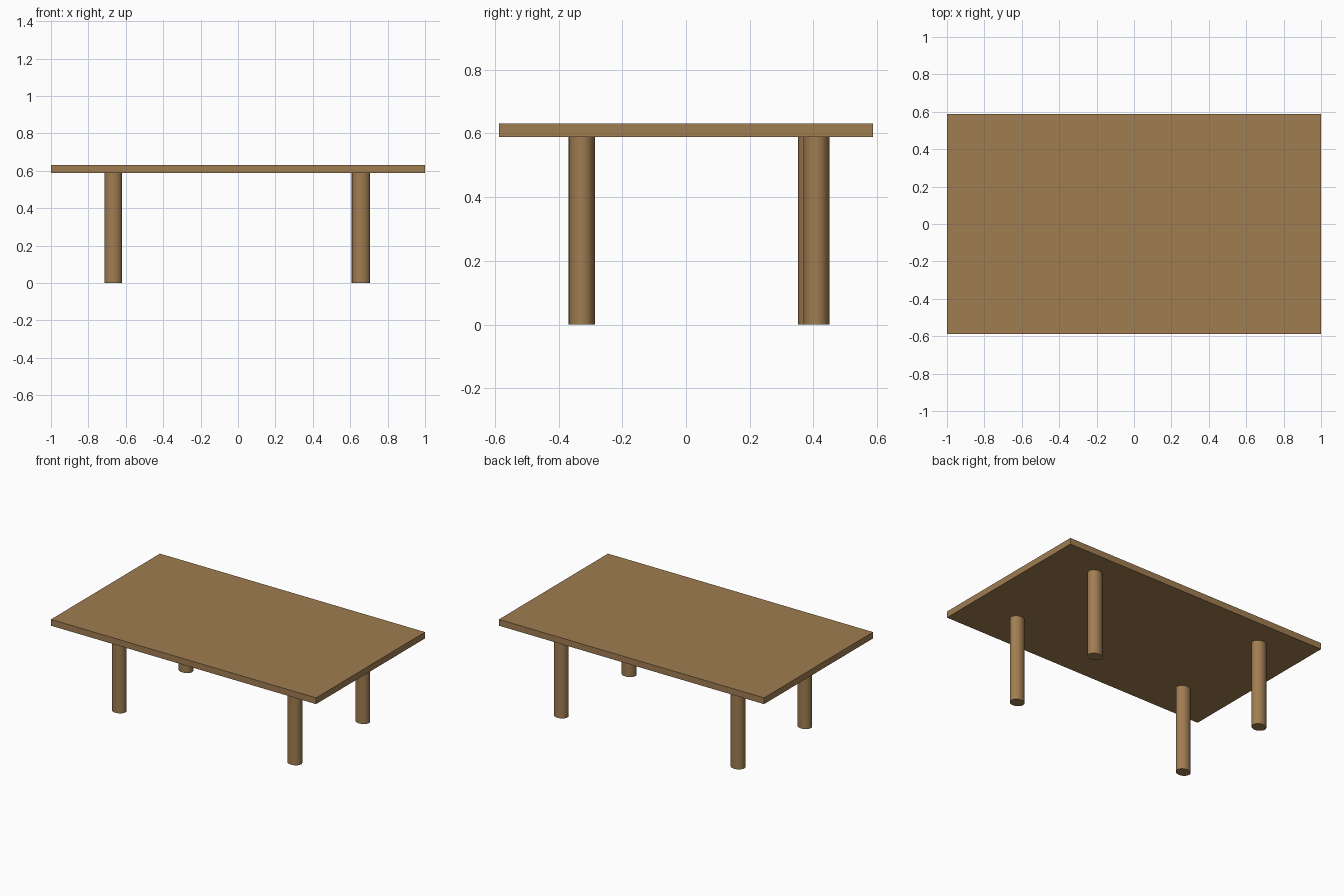
import bpy
import math

if "Cube" in bpy.data.objects:
    bpy.data.objects.remove(bpy.data.objects["Cube"])

TOP_Z, UNDER_Z = 0.631, 0.588   # upper and lower face of the tabletop

wood = bpy.data.materials.new("brown wood")
wood.diffuse_color = (0.352, 0.205, 0.083, 1)
wood.use_nodes = True
wood.node_tree.nodes["Principled BSDF"].inputs["Base Color"].default_value = wood.diffuse_color


def finish(name, location, scale):
    """Name, place, size and colour the newly added primitive."""
    ob = bpy.context.object
    ob.name = name
    ob.location = location
    ob.scale = scale
    ob.data.materials.append(wood)
    bpy.ops.object.transform_apply(location=False, rotation=False, scale=True)
    return ob


# Tabletop slab
bpy.ops.mesh.primitive_cube_add(size=1)
finish("tabletop", (0, 0, (TOP_Z + UNDER_Z) / 2), (2.0, 1.174, TOP_Z - UNDER_Z))

# Four slightly oval legs, set a little unevenly
legs = {
    "front_left_leg": (-0.667, -0.327),
    "front_right_leg": (0.658, -0.327),
    "back_left_leg": (-0.667, 0.393),
    "back_right_leg": (0.655, 0.409),
}
for name, (x, y) in legs.items():
    bpy.ops.mesh.primitive_cylinder_add(vertices=48, radius=1, depth=1)
    finish(name, (x, y, UNDER_Z / 2), (0.048, 0.041, UNDER_Z))
    bpy.ops.object.shade_smooth_by_angle(angle=math.radians(40))
